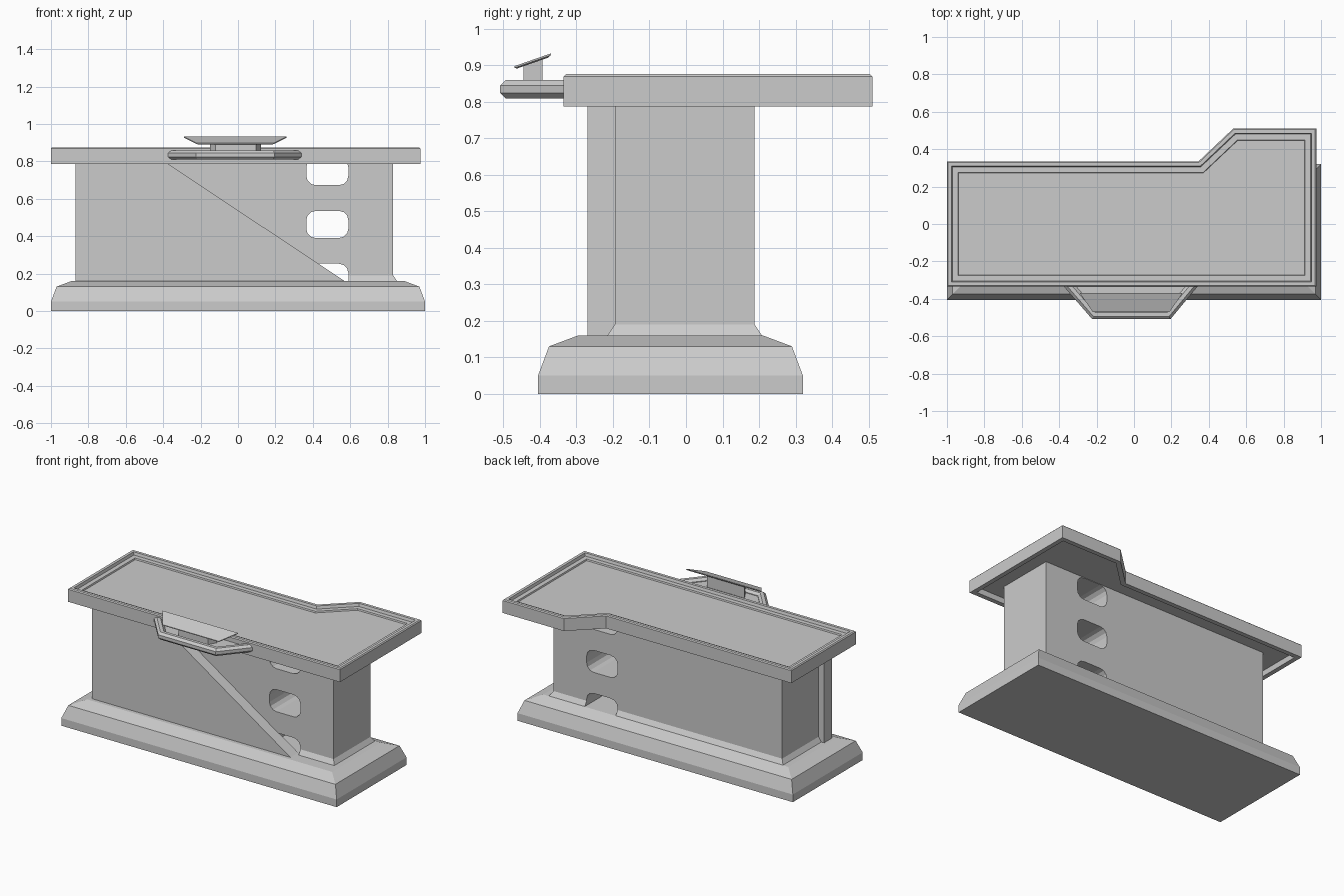
import bpy, bmesh, math
from mathutils import Vector

if "Cube" in bpy.data.objects:
    bpy.data.objects.remove(bpy.data.objects["Cube"])


def loft(name, rings):
    """Solid skinned through equal-length rings of 3D points, capped at both ends."""
    bm = bmesh.new()
    rows = [[bm.verts.new(p) for p in ring] for ring in rings]
    n = len(rows[0])
    for a, b in zip(rows, rows[1:]):
        for i in range(n):
            j = (i + 1) % n
            bm.faces.new((a[i], a[j], b[j], b[i]))
    bm.faces.new(rows[0][::-1])
    bm.faces.new(rows[-1])
    bmesh.ops.recalc_face_normals(bm, faces=bm.faces)
    mesh = bpy.data.meshes.new(name)
    bm.to_mesh(mesh)
    bm.free()
    ob = bpy.data.objects.new(name, mesh)
    bpy.context.collection.objects.link(ob)
    return ob


def inset(pts, d):
    """Inset a counter-clockwise outline; d is one distance or one per edge."""
    n = len(pts)
    ds = d if isinstance(d, (list, tuple)) else [d] * n
    P = [Vector(p) for p in pts]
    out = []
    for i in range(n):
        u = (P[i] - P[i - 1]).normalized()
        v = (P[(i + 1) % n] - P[i]).normalized()
        nu, nv = Vector((-u.y, u.x)), Vector((-v.y, v.x))
        det = nu.x * nv.y - nu.y * nv.x
        a, b = ds[i - 1], ds[i]
        out.append(P[i] + Vector((a * nv.y - b * nu.y, b * nu.x - a * nv.x)) / det)
    return out


def at(pts, z):
    return [(p[0], p[1], z) for p in pts]


def rect(x0, x1, y0, y1):
    return [(x0, y0), (x1, y0), (x1, y1), (x0, y1)]


# Stepped plinth
foot = rect(-1, 1, -0.405, 0.32)
loft("base", [at(inset(foot, d), z) for d, z in
              ((0, 0), (0, 0.05), (0.03, 0.13), (0.11, 0.16))])

# Pedestal with slightly flared foot
core = rect(-0.83, 0.83, -0.195, 0.188)
body = loft("pedestal", [at(inset(core, d), z) for d, z in
                         ((-0.025, 0.15), (-0.02, 0.16), (0, 0.19), (0, 0.84))])

# Rounded openings through the pedestal
for k, zc in enumerate((0.18, 0.4625, 0.745)):
    outline = []
    for q, (sx, sz) in enumerate(((1, 1), (-1, 1), (-1, -1), (1, -1))):
        for s in range(4):
            a = math.pi / 2 * (q + s / 3)
            outline.append((0.4775 + sx * 0.0625 + 0.05 * math.cos(a),
                            zc + sz * 0.0225 + 0.05 * math.sin(a)))
    cutter = loft(f"opening_cutter_{k}", [[(x, y, z) for x, z in outline] for y in (-0.5, 0.5)])
    cutter.hide_render = True
    cutter.hide_viewport = True
    mod = body.modifiers.new("opening", 'BOOLEAN')
    mod.object = cutter
    mod.solver = 'EXACT'

# Front panel with diagonal edge
panel = [(-0.87, 0.15), (0.585, 0.15), (-0.425, 0.82), (-0.87, 0.82)]
loft("front_panel", [[(x, y, z) for x, z in panel] for y in (-0.27, -0.19)])

# Counter top: recessed underside, raised rim, inner ledge, sunken surface
top = [(-1, -0.335), (0.975, -0.335), (0.975, 0.51), (0.53, 0.51), (0.345, 0.335), (-1, 0.335)]
loft("counter_top", [at(inset(top, d), z) for d, z in
                     ((0.035, 0.82), (0.03, 0.787), (0, 0.787), (0, 0.869), (0.006, 0.875),
                      (0.025, 0.875), (0.03, 0.857), (0.06, 0.857), (0.063, 0.848))])

# Octagonal rail around the console (back edge stays in place)
rail = [(-0.35, -0.325), (-0.212, -0.484), (0.183, -0.484), (0.315, -0.325)]
oct_angles = [math.pi / 4 * (i + 0.5) for i in range(8)]
R = 0.027
sections = [inset(rail, [R * math.cos(a)] * 3 + [0]) for a in oct_angles]
loft("console_rail", [[(s[i][0], s[i][1], 0.834 + R * math.sin(a))
                       for s, a in zip(sections, oct_angles)] for i in range(4)])

# Console shelf, post and tilted screen
loft("console_shelf", [at(rail, z) for z in (0.825, 0.84)])
post = [(-0.12, -0.445), (0.095, -0.445), (0.122, -0.393), (-0.15, -0.393)]
loft("console_post", [at(post, 0.83),
                      [(x, y, 0.893 + 0.35 * (y + 0.47)) for x, y in post]])
plate = [(-0.22, -0.47), (0.19, -0.47), (0.26, -0.37), (-0.29, -0.37)]
loft("console_screen", [[(x, y, z + 0.35 * (y + 0.47)) for x, y in inset(plate, d)]
                        for d, z in ((0.008, 0.888), (0, 0.892), (0, 0.897))])
